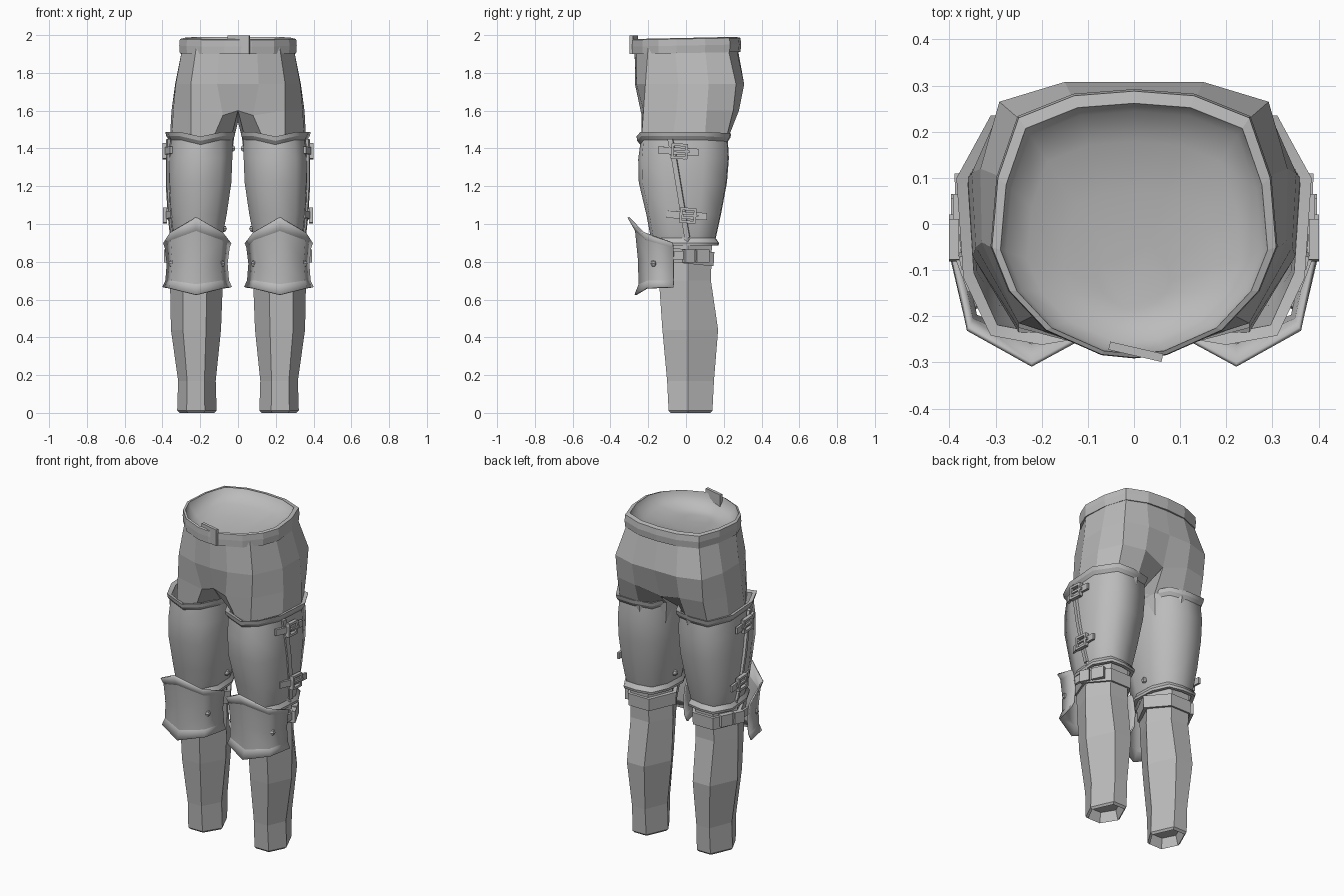
import bpy, bmesh, math
from mathutils import Vector, Matrix

if "Cube" in bpy.data.objects:
    bpy.data.objects.remove(bpy.data.objects["Cube"])

mat = bpy.data.materials.new("plain grey")
mat.diffuse_color = (0.5, 0.5, 0.5, 1)
mat.use_nodes = True
mat.node_tree.nodes["Principled BSDF"].inputs["Base Color"].default_value = mat.diffuse_color


def finish(name, bm, smooth=False, mirror=True, solid=0.0):
    bmesh.ops.recalc_face_normals(bm, faces=bm.faces)
    for f in bm.faces:
        f.smooth = smooth
    me = bpy.data.meshes.new(name)
    bm.to_mesh(me)
    bm.free()
    ob = bpy.data.objects.new(name, me)
    bpy.context.collection.objects.link(ob)
    me.materials.append(mat)
    if solid:
        m = ob.modifiers.new("thickness", 'SOLIDIFY')
        m.thickness, m.offset = solid, 0
    if mirror:
        ob.modifiers.new("both_sides", 'MIRROR')
    return ob


def loft(rows, closed=True, caps=(False, False), torus=False, sharp=()):
    bm = bmesh.new()
    vs = [[bm.verts.new(p) for p in r] for r in rows]
    n = len(rows[0])
    m = n if closed else n - 1
    for a, b in zip(vs, vs[1:] + vs[:1] if torus else vs[1:]):
        for i in range(m):
            j = (i + 1) % n
            bm.faces.new((a[i], a[j], b[j], b[i]))
    for k in sharp:
        for i in range(m):
            bm.edges.get((vs[k][i], vs[k][(i + 1) % n])).smooth = False
    for flag, r in zip(caps, (vs[0], vs[-1])):
        if flag:
            bm.faces.new(r)
    return bm


def box(bm, c, s, rot=None):
    m = Matrix.Translation(c) @ (rot or Matrix()) @ Matrix.Diagonal((*s, 1))
    bmesh.ops.create_cube(bm, size=1, matrix=m)


# trousers: half pelvis from front centre to back centre, then the thigh
top = [(0, -.272), (.1, -.262), (.22, -.2), (.293, -.06), (.283, .1), (.24, .22), (.13, .265), (0, .272)]
hip = [(0, -.27), (.11, -.262), (.25, -.215), (.33, -.04), (.333, .12), (.292, .265), (.15, .308), (0, .308)]
low = [(0, -.235), (.08, -.235), (.25, -.225), (.343, -.05), (.352, .11), (.29, .25), (.15, .28), (0, .25)]
thigh = [(.035, -.1), (.13, -.215), (.25, -.235), (.35, -.07), (.36, .1), (.295, .215), (.16, .225), (.04, .13), (.02, 0)]
bm = bmesh.new()
rings = [[bm.verts.new((x, y, z)) for x, y in r] for r, z in ((top, 1.94), (hip, 1.74), (low, 1.6))]
rings[-1][1].co.z = 1.575
rings[-1][-1].co.z = 1.56
for a, b in zip(rings, rings[1:]):
    for i in range(7):
        bm.faces.new((a[i], a[i + 1], b[i + 1], b[i]))
prev = rings[-1] + [bm.verts.new((0, 0, 1.54))]
for z, s in ((1.46, 1), (1.3, .88)):
    ring = [bm.verts.new((.2 + (x - .2) * s, y * s, z)) for x, y in thigh]
    for i in range(9):
        j = (i + 1) % 9
        bm.faces.new((prev[i], prev[j], ring[j], ring[i]))
    prev = ring
finish("trousers", bm)


# lower legs: six sided, hollow at the ankle
def hexagon(z, x0, x1, y0, y1, ym=.01, dz=0):
    w = x1 - x0
    return [(x0 + w * u, y, z + dz * (y - ym)) for u, y in
            ((0, ym), (.3, y0), (.76, y0), (1, ym), (.72, y1), (.28, y1))]


calf = [(1.0, .09, .35, -.16, .14), (.7, .08, .36, -.143, .132), (.44, .09, .355, -.125, .17),
        (.17, .118, .317, -.1, .148), (.012, .113, .322, -.092, .14), (0, .125, .31, -.08, .128),
        (.06, .14, .295, -.065, .11)]
finish("lower_leg", loft([hexagon(*c) for c in calf], caps=(False, True)))

# belt with a bowl shaped lining
half = [(0, -.29), (.07, -.283), (.19, -.23), (.27, -.145), (.308, -.05), (.295, .1), (.25, .23), (.13, .278), (0, .288)]
plan = half + [(-x, y) for x, y in half[-2:0:-1]]


def belt_ring(s, z):
    return [(x * s, y * s - (1 - s) * .15, z + .02 * y) for x, y in plan]


finish("belt", loft([belt_ring(s, z) for s, z in ((.93, 1.905), (1, 1.905), (1.01, 1.945), (1, 1.98), (.94, 1.985))],
                    torus=True), mirror=False)
bowl = [(.94, 1.983), (.9, 1.955), (.75, 1.925), (.5, 1.9), (.25, 1.89)]
finish("waist_lining", loft([belt_ring(*r) for r in bowl], caps=(False, True)), smooth=True, mirror=False)
bm = bmesh.new()
box(bm, (.004, -.277, 1.95), (.118, .018, .098), Matrix.Rotation(math.radians(-13), 4, 'Z'))
finish("belt_buckle", bm, mirror=False)

# thigh armour: ten sided smooth shell with flared rims and an inner wall
outline = [(.5, 0), (.8, .04), (.96, .29), (1, .72), (.8, .99), (.5, 1), (.18, .95), (.02, .68), (0, .32), (.18, .04)]
shell = [(1.488, .014, .385, -.262, .24, 1), (1.465, .018, .38, -.258, .235, 1), (1.445, .03, .367, -.243, .222, 1),
         (1.35, .03, .375, -.253, .227, .3), (1.22, .035, .375, -.25, .217, 0), (1.05, .06, .366, -.21, .185, 0),
         (.945, .08, .352, -.19, .162, 0), (.925, .085, .347, -.185, .157, 0), (.90, .073, .36, -.2, .175, 0),
         (.885, .075, .358, -.197, .172, 0)]
inner = [(.885, .095, .338, -.177, .152, 0), (1.05, .08, .346, -.19, .165, 0),
         (1.35, .052, .353, -.23, .205, .3), (1.48, .04, .36, -.237, .216, 1)]
rows = []
for z, x0, x1, y0, y1, tilt in shell + inner:
    rows.append([(x0 + (x1 - x0) * u, y0 + (y1 - y0) * v,
                  z - tilt * (.025 if v < .02 else .008 if v > .9 else 0)) for u, v in outline])
finish("thigh_plate", loft(rows, torus=True, sharp=(0, 1, 2, 7, 8, 9, 10, 13)), smooth=True)

# overlapping seam running down the outer side
seam = [(1.45, .37, -.08), (1.35, .372, -.06), (1.2, .372, -.035), (1.05, .363, -.01), (.93, .35, .01)]
finish("side_seam", loft([[(x - .004, y - .017, z), (x + .002, y + .01, z)] for z, x, y in seam], closed=False), solid=.016)


# outer straps with framed buckles
def strap(name, z, x, y0, y1, yb, tilt, h=.038):
    pts = [(x - .026, y0), (x, y0 + .07), (x + .004, yb), (x + .006, y1)]
    rows = [[(px, py, z + tilt * (py - yb) + s * h / 2) for s in (-1, 1)] for px, py in pts]
    finish(name, loft(rows, closed=False), solid=.014)
    bm = bmesh.new()
    r = Matrix.Rotation(math.atan(tilt), 4, 'X')
    for dy, dz, sy, sz in ((-.037, 0, .014, .08), (.037, 0, .014, .08), (0, .034, .07, .014), (0, -.034, .07, .014), (.015, 0, .08, .012)):
        o = r @ Vector((0, dy, dz))
        box(bm, (x + .01, yb + o.y, z + o.z), (.022, sy, sz), r)
    finish(name + "_buckle", bm)


strap("upper_strap", 1.385, .38, -.145, .065, -.035, -.06)
strap("lower_strap", 1.045, .376, -.1, .11, .01, -.06)

# knee strap around the back of the leg
band = [hexagon(z, .068 - g, .366 + g, -.15 - g, .14 + g, dz=-.1) for z, g in
        ((.79, -.015), (.79, .006), (.865, .01), (.865, -.015))]
finish("knee_strap", loft(band, torus=True))
bm = bmesh.new()
for y, s in ((.015, .06), (.085, .075)):
    box(bm, (.372 - max(0, y) * .5, y, .83), (.03, s, .07), Matrix.Rotation(.45, 4, 'Z'))
box(bm, (.367, -.035, .835), (.014, .09, .045))
finish("knee_strap_buckle", bm)

# knee armour: five columns, pointed flared lips at top and bottom
cols = [(.04, -.065), (.08, -.2), (.222, -.25), (.36, -.2), (.392, -.065)]
levels = [((.90, .955, 1.035), 1.0, -.055), ((.875, .915, .965), .95, -.015), ((.79, .80, .815), .89, 0),
          ((.70, .70, .68), .93, .004), ((.665, .66, .625), 1.02, -.018)]
rows = []
for zs, s, dy in levels:
    row = []
    for i, (x, y) in enumerate(cols):
        k = min(i, 4 - i)
        row.append((.218 + (x - .218) * s, y + dy * (.1, .5, 1)[k], zs[k]))
    rows.append(row)
finish("knee_plate", loft(rows, closed=False, sharp=(1, 3)), smooth=True, solid=.01)

# rivets
bm = bmesh.new()
for p in ((.352, -.172, .79), (.085, -.172, .79), (.03, -.03, 1.4), (.075, 0, .975)):
    bmesh.ops.create_uvsphere(bm, u_segments=6, v_segments=4, radius=.018, matrix=Matrix.Translation(p))
finish("rivets", bm)
